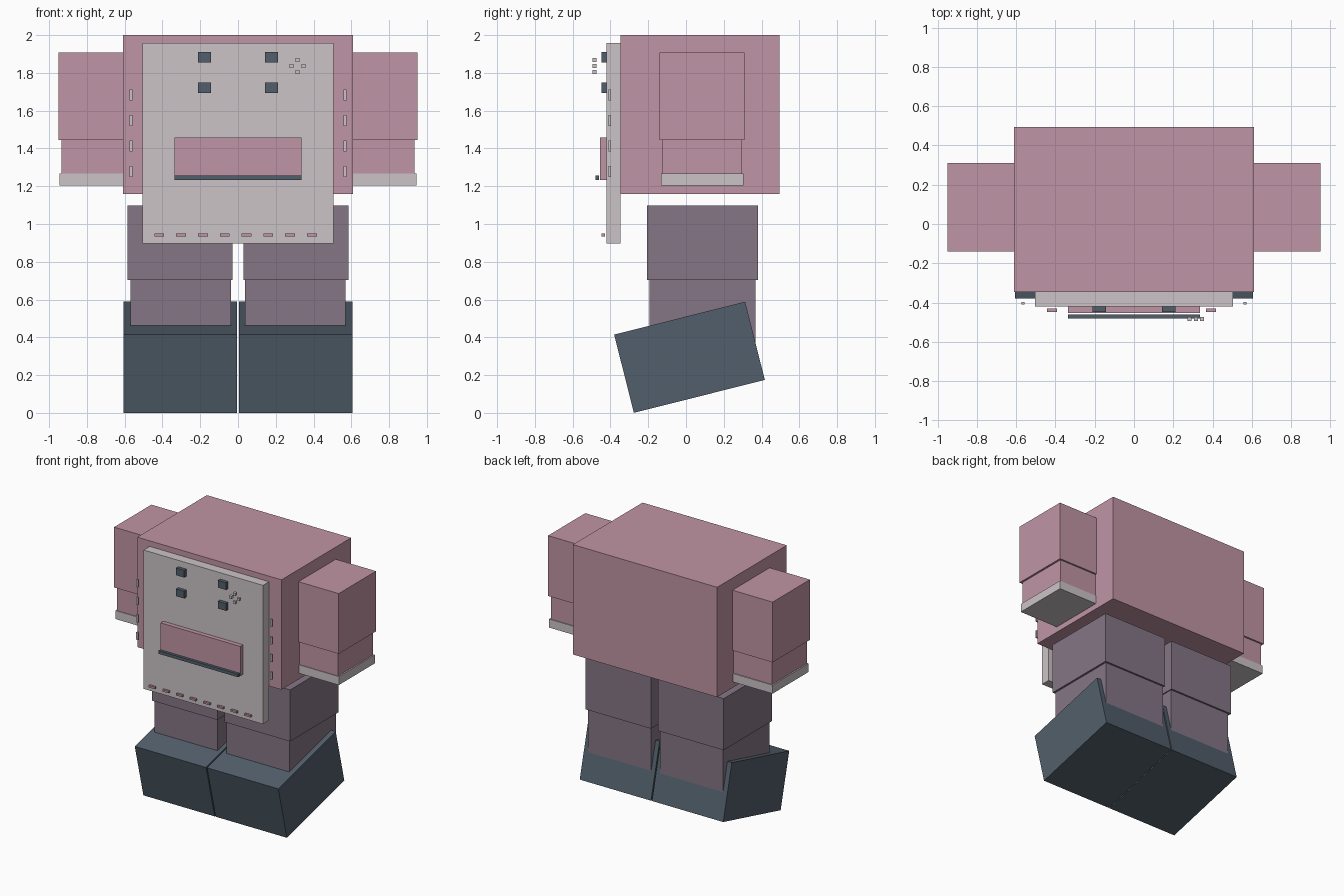
import bpy
import math
from mathutils import Matrix

if "Cube" in bpy.data.objects:
    bpy.data.objects.remove(bpy.data.objects["Cube"])


def colour(name, r, g, b):
    """Flat material from 0-255 display values, stored as linear."""
    def lin(c):
        c /= 255
        return c / 12.92 if c <= 0.04045 else ((c + 0.055) / 1.055) ** 2.4
    m = bpy.data.materials.new(name)
    m.diffuse_color = (lin(r), lin(g), lin(b), 1)
    m.use_nodes = True
    m.node_tree.nodes["Principled BSDF"].inputs["Base Color"].default_value = m.diffuse_color
    return m


PINK = colour("dusty pink", 192, 149, 165)
GREY = colour("pale warm grey", 204, 196, 199)
MAUVE = colour("mauve", 133, 118, 134)
SLATE = colour("dark slate", 82, 95, 107)

UNIT = [(x, y, z) for x in (-.5, .5) for y in (-.5, .5) for z in (-.5, .5)]
QUADS = [(0, 1, 3, 2), (4, 6, 7, 5), (0, 4, 5, 1),
         (2, 3, 7, 6), (0, 2, 6, 4), (1, 5, 7, 3)]


def box(name, mat, xs, ys, zs, tilt=0):
    """Box between the given limits, optionally tilted about the x axis."""
    mesh = bpy.data.meshes.new(name)
    size = [b - a for a, b in (xs, ys, zs)]
    verts = [[u * s for u, s in zip(v, size)] for v in UNIT]
    mesh.from_pydata(verts, [], QUADS)
    mesh.transform(Matrix.Rotation(math.radians(tilt), 4, 'X'))
    mesh.materials.append(mat)
    ob = bpy.data.objects.new(name, mesh)
    ob.location = [(a + b) / 2 for a, b in (xs, ys, zs)]
    bpy.context.collection.objects.link(ob)
    return ob


def pair(name, mat, xs, ys, zs, tilt=0):
    """The same box on both sides of x = 0."""
    box(name + "_right", mat, xs, ys, zs, tilt)
    box(name + "_left", mat, (-xs[1], -xs[0]), ys, zs, tilt)


def span(centre, size):
    return (centre - size / 2, centre + size / 2)


# Body and bib
box("body", PINK, (-.61, .61), (-.346, .495), (1.16, 2.0))
box("bib_plate", GREY, (-.505, .505), (-.42, -.347), (.897, 1.958))

# Arms with cuffs
pair("upper_arm", PINK, (.5, .95), (-.14, .31), (1.446, 1.907))
pair("lower_arm", PINK, (.512, .935), (-.127, .297), (1.265, 1.446))
pair("cuff", GREY, (.505, .945), (-.132, .304), (1.203, 1.268))

# Legs and tilted boots
pair("upper_leg", MAUVE, (.03, .585), (-.206, .381), (.704, 1.098))
pair("lower_leg", MAUVE, (.038, .57), (-.193, .367), (.32, .704))
pair("boot", SLATE, (.004, .607), span(.0185, .715), span(.2945, .427), 14.1)

# Four eyes
for row, z in (("upper", 1.882), ("lower", 1.722)):
    pair(row + "_eye", SLATE, (.143, .211), (-.447, -.42), span(z, .055))

# Mouth with dark lip
box("mouth", PINK, (-.337, .337), (-.454, -.42), (1.234, 1.459))
box("lip", SLATE, (-.337, .337), (-.48, -.46), (1.233, 1.257))

# Small cross of studs beside the eye
for i, (dx, dz) in enumerate([(0, .032), (-.032, 0), (.032, 0), (0, -.032)]):
    box(f"stud_{i}", GREY, span(.315 + dx, .021), (-.495, -.474),
        span(1.836 + dz, .021))

# Side stitches and hem stitches
for i in range(4):
    pair(f"side_stitch_{i}", GREY, span(.566, .016), (-.41, -.397),
         span(1.682 - .1343 * i, .058))
for i in range(8):
    box(f"hem_stitch_{i}", PINK, span(-.417 + .1155 * i, .052),
        (-.447, -.43), span(.942, .014))
